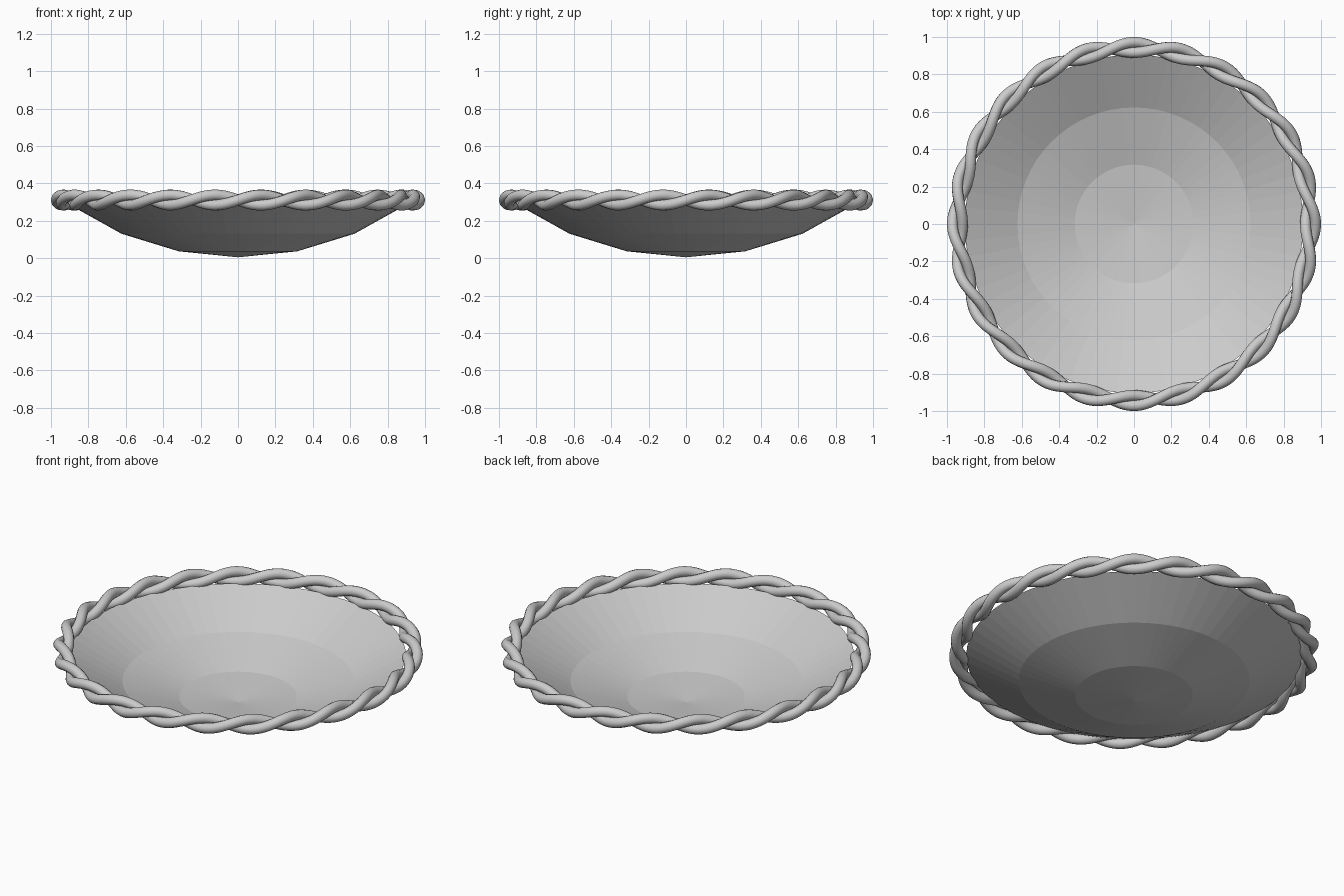
import bpy, bmesh
from math import sin, cos, pi

if "Cube" in bpy.data.objects:
    bpy.data.objects.remove(bpy.data.objects["Cube"])

# thin faceted bowl: revolved profile with few rings
SEG = 64
PROFILE = [(0.317, 0.037), (0.623, 0.131), (0.905, 0.288)]
bm = bmesh.new()
tip = bm.verts.new((0, 0, 0.005))
rings = [[bm.verts.new((r * cos(2 * pi * i / SEG), r * sin(2 * pi * i / SEG), z))
          for i in range(SEG)] for r, z in PROFILE]
for i in range(SEG):
    j = (i + 1) % SEG
    bm.faces.new((tip, rings[0][i], rings[0][j]))
    for a, b in zip(rings, rings[1:]):
        bm.faces.new((a[i], b[i], b[j], a[j]))
bmesh.ops.recalc_face_normals(bm, faces=bm.faces)
mesh = bpy.data.meshes.new("bowl")
bm.to_mesh(mesh)
bm.free()
bpy.context.collection.objects.link(bpy.data.objects.new("bowl", mesh))

# twisted rope rim: two strands wound around a circle
R, HELIX, THICK, Z, TWISTS, N = 0.944, 0.027, 0.029, 0.311, 12, 360


def strand(name, phase):
    cu = bpy.data.curves.new(name, 'CURVE')
    cu.dimensions = '3D'
    cu.bevel_depth = THICK
    cu.bevel_resolution = 4
    sp = cu.splines.new('POLY')
    sp.points.add(N - 1)
    for k, p in enumerate(sp.points):
        t = 2 * pi * k / N
        w = TWISTS * t + phase
        r = R + HELIX * cos(w)
        p.co = (r * cos(t), r * sin(t), Z + HELIX * sin(w), 1)
    sp.use_cyclic_u = True
    sp.use_smooth = True
    bpy.context.collection.objects.link(bpy.data.objects.new(name, cu))


strand("rim_strand_a", 0)
strand("rim_strand_b", pi)
